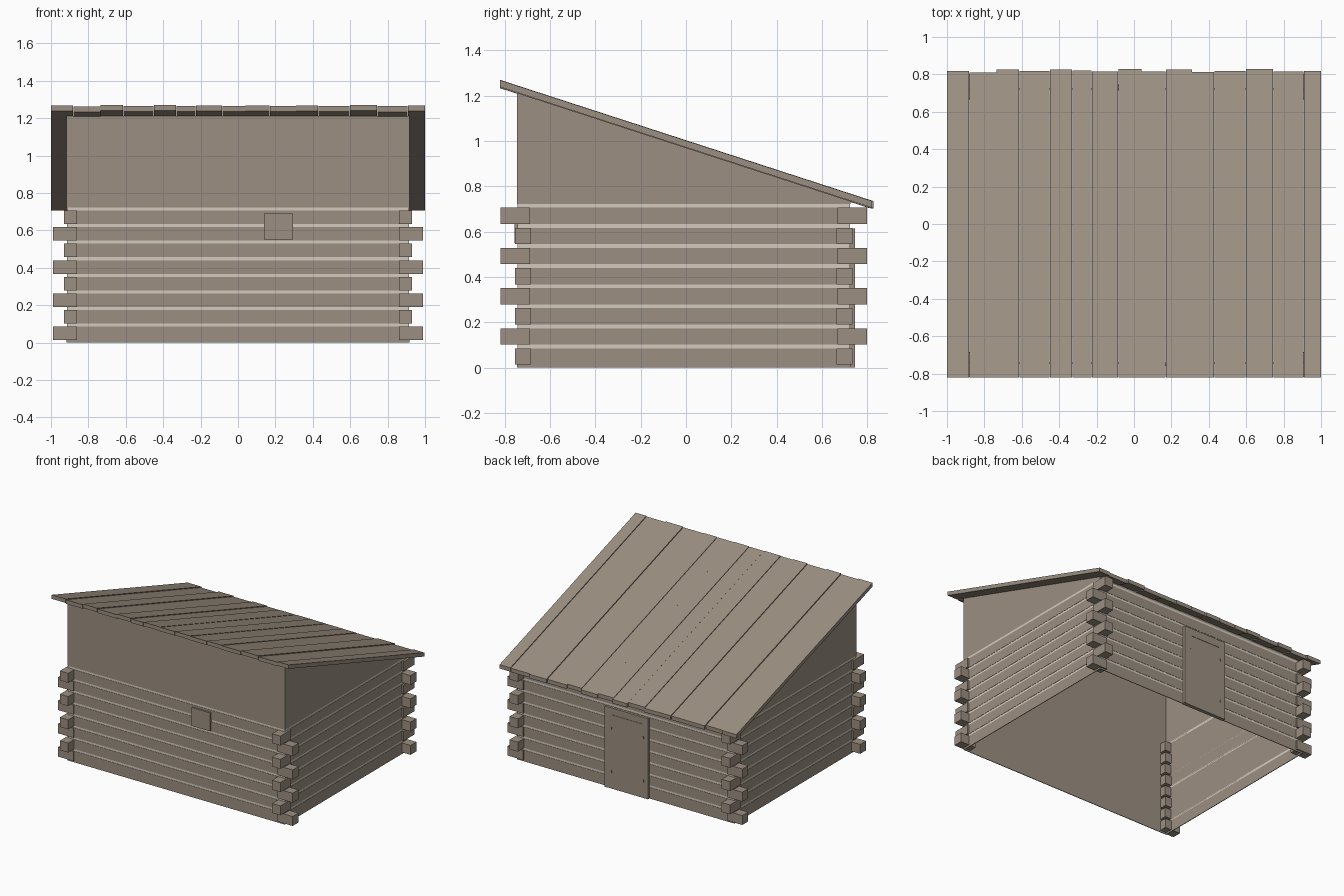
import bpy, bmesh
from mathutils import Vector

cube = bpy.data.objects.get("Cube")
if cube:
    bpy.data.objects.remove(cube)


def material(name, rgb):
    m = bpy.data.materials.new(name)
    m.use_nodes = True
    m.diffuse_color = (*rgb, 1)
    m.node_tree.nodes["Principled BSDF"].inputs["Base Color"].default_value = (*rgb, 1)
    return m


wood = material("weathered_wood", (0.33, 0.275, 0.22))
mortar = material("pale_mortar", (0.66, 0.6, 0.52))


def finish(name, bm, mat):
    mesh = bpy.data.meshes.new(name)
    bmesh.ops.recalc_face_normals(bm, faces=bm.faces)
    bm.to_mesh(mesh)
    bm.free()
    mesh.materials.append(mat)
    obj = bpy.data.objects.new(name, mesh)
    bpy.context.collection.objects.link(obj)


def add_box(bm, x, y, z):
    """Box between (low, high) pairs on each axis."""
    made = bmesh.ops.create_cube(bm, size=1)["verts"]
    for v in made:
        v.co = Vector([a + (b - a) * (c + 0.5) for (a, b), c in zip((x, y, z), v.co)])
    return made


def boxes(name, mat, items):
    bm = bmesh.new()
    for item in items:
        add_box(bm, *item)
    finish(name, bm, mat)


# Main dimensions
SIDE, FRONT, BACK = 0.917, -0.745, 0.725
ROWS, PITCH, LOG = 8, 0.0887, 0.072
PROUD = 0.005
EAVE = 0.82


def roof_z(y):
    return 1.267 - (y + EAVE) * 0.3247


def ring(z, out):
    """Four thin plates around the walls at one height."""
    s, f, b = SIDE - PROUD, FRONT + PROUD, BACK - PROUD
    return [((-s - out, s + out), (f - out, f), z),
            ((-s - out, s + out), (b, b + out), z),
            ((s, s + out), (f, b), z),
            ((-s - out, -s), (f, b), z)]


# Hollow wall shell, open below and under the roof
bm = bmesh.new()
shell = add_box(bm, (-SIDE + PROUD, SIDE - PROUD), (FRONT + PROUD, BACK - PROUD), (0, 1))
for v in shell:
    if v.co.z > 0.5:
        v.co.z = roof_z(v.co.y) - 0.03
bm.normal_update()
bmesh.ops.delete(bm, geom=[f for f in bm.faces if abs(f.normal.z) > 0.5], context='FACES_ONLY')
finish("wall_shell", bm, wood)

# Log faces, mortar joints and crossed log ends
logs, joints, ends = [], [], []
for i in range(ROWS):
    low = 0.013 + i * PITCH
    z = (low, low + LOG)
    logs += ring((0 if i == 0 else low, low + LOG), PROUD)
    joints += ring((low + LOG, low + PITCH), PROUD * 0.6)
    for sx in (-1, 1):
        for sy, wall in ((-1, FRONT), (1, BACK)):
            if i % 2 == 0:
                x = sorted((sx * 0.86, sx * 0.99))
                y = sorted((wall + sy * 0.01, wall - sy * 0.06))
            else:
                x = sorted((sx * 0.86, sx * 0.93))
                y = sorted((wall + sy * 0.073, wall - sy * 0.057))
            ends.append((x, y, z))
boxes("wall_logs", wood, logs)
boxes("mortar_joints", mortar, joints)
boxes("log_ends", wood, ends)

# Plain boards above the logs, following the roof pitch
base = 0.013 + ROWS * PITCH
bm = bmesh.new()
for v in add_box(bm, (-SIDE, SIDE), (FRONT, BACK), (base, 1)):
    if v.co.z > base:
        v.co.z = roof_z(v.co.y) - 0.03
bm.normal_update()
bmesh.ops.delete(bm, geom=[f for f in bm.faces if abs(f.normal.z) > 0.5], context='FACES_ONLY')
finish("gable_boards", bm, wood)

# Roof planks of uneven width and length
seams = [-1, -.88, -.735, -.613, -.45, -.33, -.225, -.085,
         .04, .17, .31, .43, .597, .745, .907, 1]
extra = [3, 0, 5, 3, 5, 4, 2, 6, 2, 5, 1, 3, 6, 2, 3]
bm = bmesh.new()
for i, run in enumerate(extra):
    lift = -0.004 * (i % 2) + 0.0005 * run
    tail = 0.81 + run * 0.003
    for v in add_box(bm, (seams[i] + 0.001, seams[i + 1] - 0.001), (-EAVE, tail), (-0.03, 0)):
        v.co.z += roof_z(v.co.y) + lift
finish("roof_planks", bm, wood)

# Door on the back wall, with edge batten and hinge pins
D = BACK + 0.018
boxes("door", wood, [((-0.2, 0.165), (BACK - 0.01, D), (0, 0.615))])
boxes("door_battens", wood, [((0.14, 0.165), (D, D + 0.003), (0, 0.615)),
                             ((-0.15, 0.1), (D, D + 0.003), (0.555, 0.563))])
boxes("door_pins", wood, [((x - 0.004, x + 0.004), (D, D + 0.003), (z - 0.01, z + 0.01))
                          for x in (-0.16, 0.11) for z in (0.13, 0.46)])

# Small shutter on the front wall
boxes("window_shutter", wood, [((0.14, 0.295), (FRONT - 0.013, FRONT + 0.005), (0.55, 0.69))])
